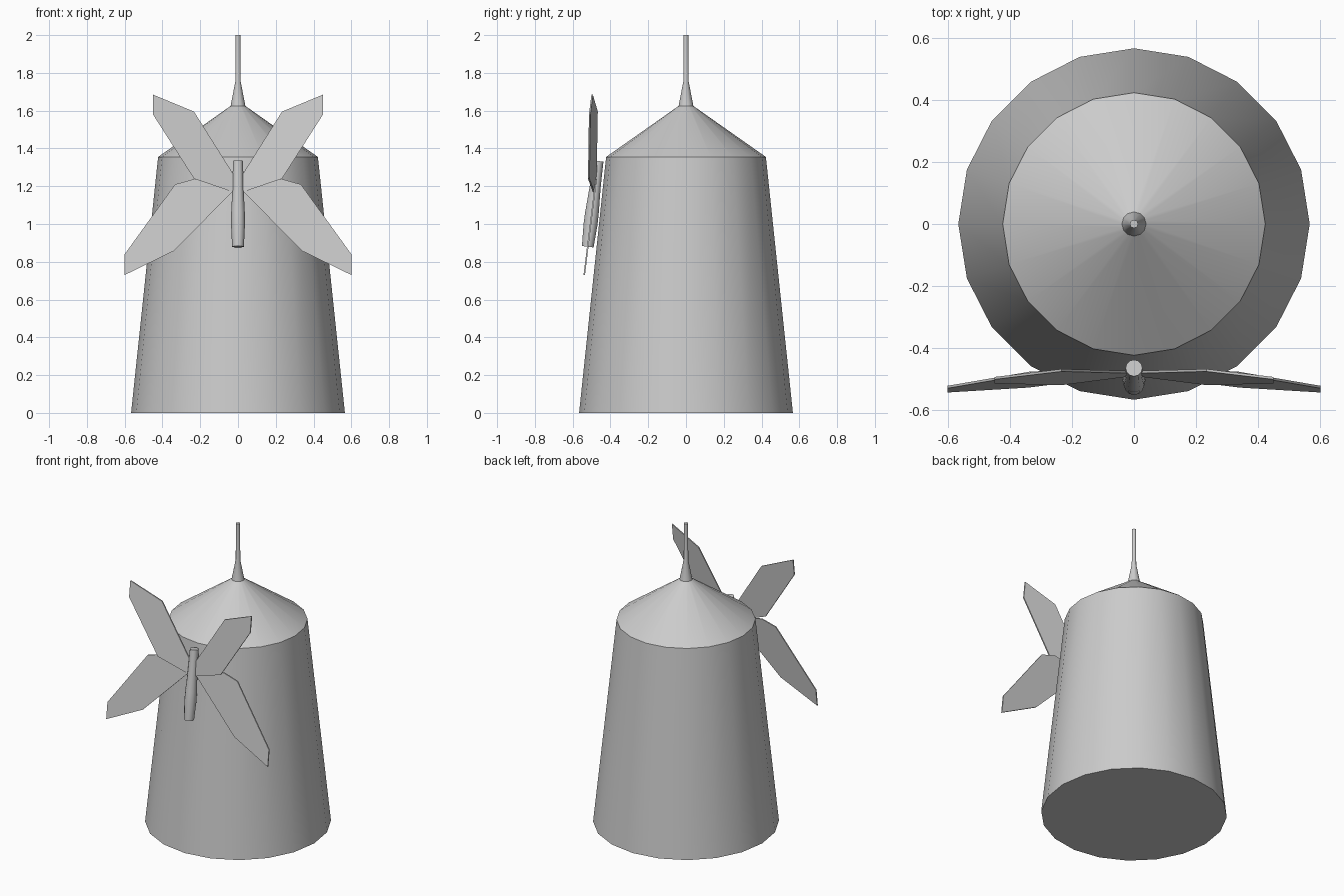
import bpy, bmesh, math
from mathutils import Matrix

cube = bpy.data.objects.get("Cube")
if cube:
    bpy.data.objects.remove(cube, do_unlink=True)

grey = bpy.data.materials.new("plain grey")
grey.use_nodes = True
COLOR = (0.6, 0.6, 0.6, 1)
grey.diffuse_color = COLOR
grey.node_tree.nodes["Principled BSDF"].inputs["Base Color"].default_value = COLOR

TILT = 0.124  # lean of the rotor, matching the tower wall


def finish(name, bm, smooth=True):
    bmesh.ops.recalc_face_normals(bm, faces=bm.faces)
    mesh = bpy.data.meshes.new(name)
    bm.to_mesh(mesh)
    bm.free()
    mesh.materials.append(grey)
    obj = bpy.data.objects.new(name, mesh)
    bpy.context.collection.objects.link(obj)
    if smooth:
        bpy.ops.object.select_all(action='DESELECT')
        obj.select_set(True)
        bpy.context.view_layer.objects.active = obj
        bpy.ops.object.shade_smooth_by_angle(angle=math.radians(30))
    return obj


def lathe(name, profile, sides, matrix=Matrix()):
    """Revolve (radius, z) points around z and cap both ends."""
    bm = bmesh.new()
    rings = []
    for r, z in profile:
        rings.append([bm.verts.new((r * math.cos(i * math.tau / sides),
                                    r * math.sin(i * math.tau / sides), z))
                      for i in range(sides)])
    for a, b in zip(rings, rings[1:]):
        for i in range(sides):
            j = (i + 1) % sides
            bm.faces.new((a[i], a[j], b[j], b[i]))
    bm.faces.new(rings[0][::-1])
    bm.faces.new(rings[-1])
    bm.transform(matrix)
    return finish(name, bm)


def blade(name, outline, sweep, side):
    """Thin plate from an (x, z) outline, leaning with the rotor."""
    bm = bmesh.new()
    half = 0.004
    layers = []
    for off in (-half, half):
        layers.append([bm.verts.new((side * x,
                                     -0.468 + TILT * (z - 1.3) - sweep * x + off, z))
                       for x, z in outline])
    front, back = layers
    n = len(outline)
    bm.faces.new(front)
    bm.faces.new(back[::-1])
    for i in range(n):
        j = (i + 1) % n
        bm.faces.new((front[i], back[i], back[j], front[j]))
    return finish(name, bm, smooth=False)


# Tower with conical roof, and the spire on top
lathe("tower", [(0.566, 0), (0.423, 1.355)], 20)
lathe("roof", [(0.423, 1.355), (0.036, 1.627)], 20)
lathe("spire", [(0.04, 1.62), (0.014, 1.755), (0.013, 2.0)], 12)

# Spindle in front of the tower, parallel to its wall
lean = (Matrix.Translation((0, -0.468 - TILT * 0.2, 1.1))
        @ Matrix.Rotation(-math.atan(TILT), 4, 'X'))
lathe("spindle", [(0.031, -0.222), (0.037, -0.10), (0.036, -0.04),
                  (0.029, 0.10), (0.027, 0.235)], 12, lean)

# Two pairs of mirrored blades
upper = [(0.0, 1.16), (0.233, 1.24), (0.45, 1.58), (0.45, 1.685),
         (0.233, 1.595), (0.0, 1.225)]
lower = [(0.0, 1.20), (0.34, 0.857), (0.6, 0.73), (0.6, 0.84),
         (0.333, 1.21), (0.233, 1.238)]
for label, side in (("left", 1), ("right", -1)):
    blade("upper_blade_" + label, upper, 0.17, side)
    blade("lower_blade_" + label, lower, 0.0, side)
